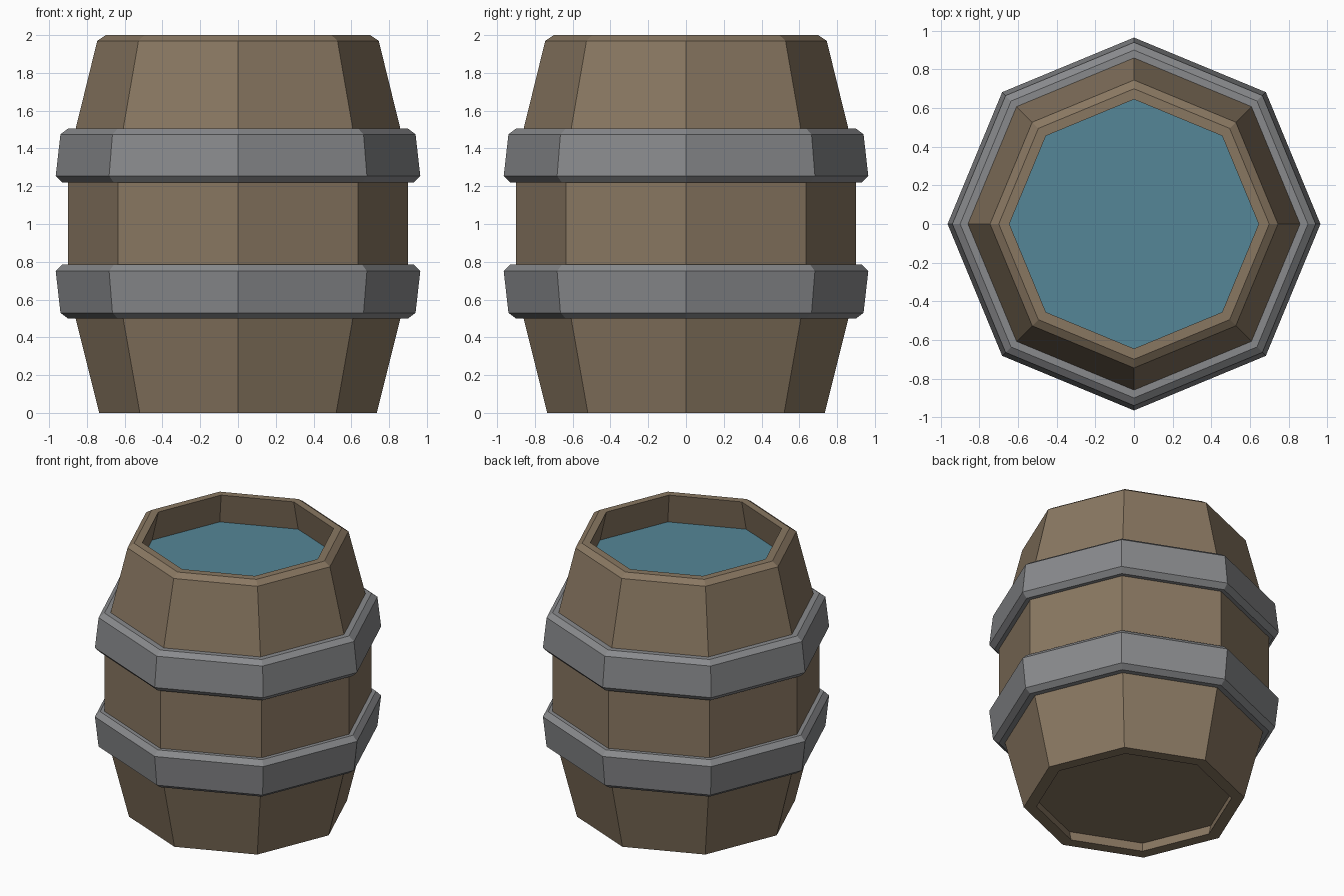
import bpy, bmesh
from math import cos, sin, pi

if "Cube" in bpy.data.objects:
    bpy.data.objects.remove(bpy.data.objects["Cube"])

SIDES = 8


def material(name, rgb):
    m = bpy.data.materials.new(name)
    m.diffuse_color = (*rgb, 1)
    m.use_nodes = True
    m.node_tree.nodes["Principled BSDF"].inputs["Base Color"].default_value = m.diffuse_color
    return m


def finish(name, bm, mat):
    bmesh.ops.recalc_face_normals(bm, faces=bm.faces)
    mesh = bpy.data.meshes.new(name)
    bm.to_mesh(mesh)
    bm.free()
    mesh.materials.append(mat)
    ob = bpy.data.objects.new(name, mesh)
    bpy.context.collection.objects.link(ob)
    return ob


def ring(name, profile, mat):
    """Revolve a closed (radius, z) profile into an eight-sided ring."""
    bm = bmesh.new()
    loops = [[bm.verts.new((r * cos(2 * pi * k / SIDES), r * sin(2 * pi * k / SIDES), z))
              for r, z in profile] for k in range(SIDES)]
    n = len(profile)
    for k in range(SIDES):
        a, b = loops[k], loops[(k + 1) % SIDES]
        for i in range(n):
            j = (i + 1) % n
            bm.faces.new((a[i], b[i], b[j], a[j]))
    return finish(name, bm, mat)


def disc(name, r, z, mat, thick=0.02):
    """Thin eight-sided plate starting at height z."""
    bm = bmesh.new()
    lo, hi = [[bm.verts.new((r * cos(2 * pi * k / SIDES), r * sin(2 * pi * k / SIDES), h))
               for k in range(SIDES)] for h in (z, z + thick)]
    bm.faces.new(lo)
    bm.faces.new(hi)
    for k in range(SIDES):
        j = (k + 1) % SIDES
        bm.faces.new((lo[k], lo[j], hi[j], hi[k]))
    return finish(name, bm, mat)


wood = material("wood", (0.25, 0.185, 0.12))
metal = material("metal", (0.25, 0.255, 0.265))
blue = material("water", (0.09, 0.24, 0.31))

# Barrel wall: outside from foot to chamfered rim, then back down the inside
ring("barrel_wall", [(0.735, 0), (0.90, 0.66), (0.90, 1.34), (0.745, 1.97), (0.70, 2.0),
                     (0.645, 2.0), (0.80, 1.34), (0.80, 0.66), (0.65, 0)], wood)

# Recessed base and water surface
disc("barrel_base", 0.70, 0.07, wood)
disc("water", 0.72, 1.76, blue)

# Hoops, mirrored about mid height
hoop = [(0.85, 0.50), (0.90, 0.50), (0.94, 0.53), (0.965, 0.75), (0.93, 0.785), (0.85, 0.785)]
ring("lower_hoop", hoop, metal)
ring("upper_hoop", [(r, 2.005 - z) for r, z in hoop], metal)
